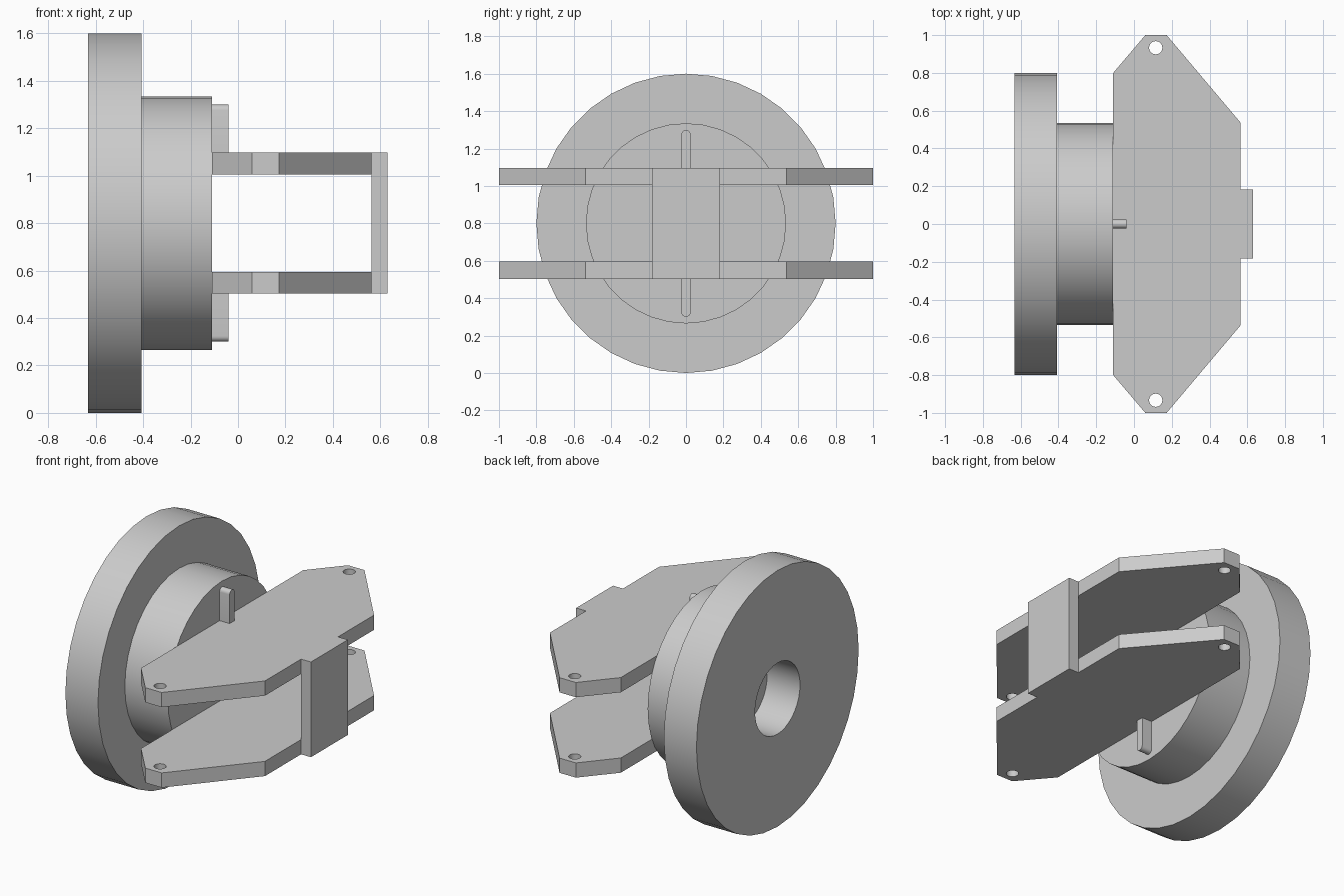
import bpy, bmesh
from math import sin, cos, pi, radians
from mathutils import Vector, Matrix

if "Cube" in bpy.data.objects:
    bpy.data.objects.remove(bpy.data.objects["Cube"])


def activate(ob):
    bpy.ops.object.select_all(action='DESELECT')
    ob.select_set(True)
    bpy.context.view_layer.objects.active = ob


def lathe(name, profile, z, steps=36):
    """Revolve (x, radius) points about a horizontal x axis at height z."""
    bm = bmesh.new()
    vs = [bm.verts.new((x, 0, r)) for x, r in profile]
    edges = [bm.edges.new(pair) for pair in zip(vs, vs[1:])]
    bmesh.ops.spin(bm, geom=vs + edges, cent=(0, 0, 0), axis=(1, 0, 0),
                   angle=2 * pi, steps=steps, use_duplicate=False)
    bmesh.ops.remove_doubles(bm, verts=bm.verts[:], dist=1e-4)
    bmesh.ops.recalc_face_normals(bm, faces=bm.faces[:])
    me = bpy.data.meshes.new(name)
    bm.to_mesh(me)
    bm.free()
    ob = bpy.data.objects.new(name, me)
    bpy.context.collection.objects.link(ob)
    ob.location.z = z
    activate(ob)
    bpy.ops.object.shade_smooth_by_angle(angle=radians(30))
    return ob


def slab(name, loops, thickness, matrix):
    """Extruded 2D outline (first loop) with holes (other loops)."""
    cu = bpy.data.curves.new(name, 'CURVE')
    cu.dimensions = '2D'
    cu.fill_mode = 'BOTH'
    cu.extrude = thickness / 2
    for pts in loops:
        sp = cu.splines.new('POLY')
        sp.points.add(len(pts) - 1)
        for p, (a, b) in zip(sp.points, pts):
            p.co = (a, b, 0, 1)
        sp.use_cyclic_u = True
    ob = bpy.data.objects.new(name, cu)
    bpy.context.collection.objects.link(ob)
    ob.matrix_world = matrix
    activate(ob)
    bpy.ops.object.convert(target='MESH')
    ob = bpy.context.object
    bm = bmesh.new()
    bm.from_mesh(ob.data)
    bmesh.ops.remove_doubles(bm, verts=bm.verts[:], dist=1e-4)
    bmesh.ops.recalc_face_normals(bm, faces=bm.faces[:])
    bm.to_mesh(ob.data)
    bm.free()
    bpy.ops.object.shade_smooth_by_angle(angle=radians(35))
    return ob


def arc(cx, cy, r, a0, a1, n):
    return [(cx + r * cos(a0 + (a1 - a0) * i / n),
             cy + r * sin(a0 + (a1 - a0) * i / n)) for i in range(n + 1)]


# Stepped flange and hub with a blind bore in the back
lathe("flange_hub", [(-0.405, 0), (-0.405, 0.222), (-0.632, 0.222), (-0.632, 0.8),
                     (-0.407, 0.8), (-0.407, 0.535), (-0.11, 0.535), (-0.11, 0)], 0.8)

# Two bracket plates with a bolt hole at each end
half = [(-0.11, 0.8), (0.06, 1.0), (0.173, 1.0), (0.563, 0.538)]
outline = half + [(x, -y) for x, y in reversed(half)]
holes = [arc(0.115, s * 0.933, 0.035, 0, 2 * pi, 24)[:-1] for s in (1, -1)]
for name, z in (("lower_plate", 0.549), ("upper_plate", 1.051)):
    slab(name, [outline] + holes, 0.092, Matrix.Translation((0, 0, z)))

# Strap joining the plates at the front edge
bpy.ops.mesh.primitive_cube_add(size=1, location=(0.597, 0, 0.8))
strap = bpy.context.object
strap.name = "end_strap"
strap.scale = (0.068, 0.364, 0.594)

# Round-ended keys on the hub face, above and below the plates
w = 0.024
key = [(-w, 0.295)] + [(w, 0.295)] + arc(0, 0.5 - w, w, 0, pi, 10)
facing_x = Matrix(((0, 0, 1, 0), (1, 0, 0, 0), (0, 1, 0, 0), (0, 0, 0, 1)))
for name, s in (("upper_key", 1), ("lower_key", -1)):
    slab(name, [[(a, s * b) for a, b in key]], 0.07,
         Matrix.Translation((-0.076, 0, 0.8)) @ facing_x)
